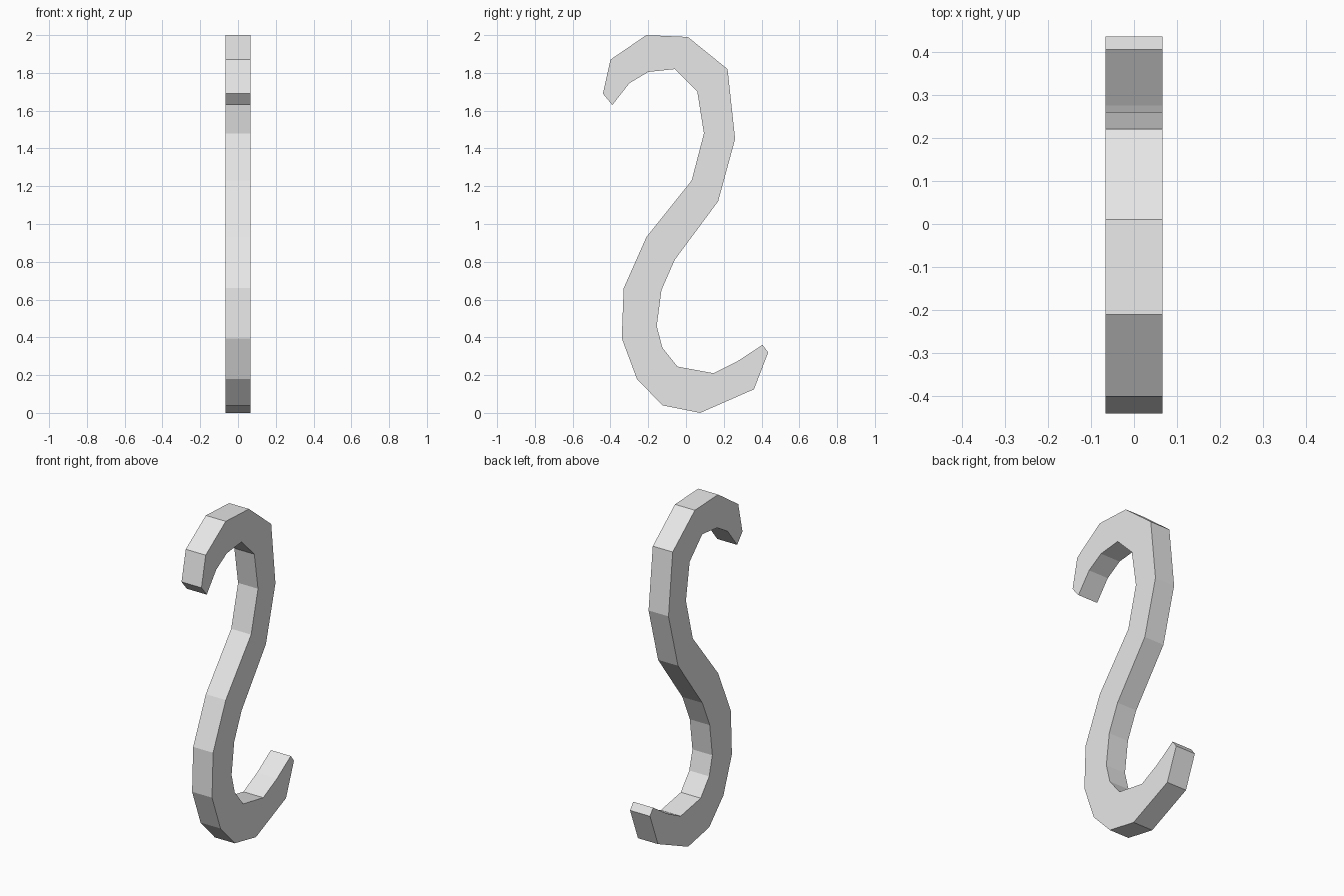
import bpy
import bmesh

HALF_WIDTH = 0.066

# Remove the default object
default = bpy.data.objects.get("Cube")
if default:
    bpy.data.objects.remove(default, do_unlink=True)

# Back edge, from the upper tip over the top and down into the lower bowl (y, z)
back_edge = [
    (-0.44, 1.69), (-0.4, 1.87), (-0.21, 2), (0.01, 1.99), (0.22, 1.82),
    (0.26, 1.45), (0.17, 1.12), (-0.06, 0.81), (-0.13, 0.65), (-0.155, 0.46),
    (-0.125, 0.345), (-0.045, 0.245), (0.145, 0.21), (0.275, 0.275), (0.405, 0.36),
]

# Front edge, from the lower tip under the bowl and up into the upper hook
front_edge = [
    (0.435, 0.32), (0.36, 0.125), (0.075, 0), (-0.125, 0.04), (-0.26, 0.18),
    (-0.34, 0.395), (-0.33, 0.66), (-0.21, 0.93), (0.03, 1.23), (0.095, 1.48),
    (0.06, 1.7), (-0.06, 1.82), (-0.2, 1.805), (-0.3, 1.745), (-0.39, 1.63),
]


def make_material(name, colour):
    material = bpy.data.materials.new(name)
    material.use_nodes = True
    material.diffuse_color = colour
    shader = next(n for n in material.node_tree.nodes if n.type == "BSDF_PRINCIPLED")
    shader.inputs["Base Color"].default_value = colour
    return material


def extrude_profile(name, outline, half_width, material):
    """Fill a side outline and pull it across the width."""
    bm = bmesh.new()
    face = bm.faces.new([bm.verts.new((-half_width, y, z)) for y, z in outline])
    result = bmesh.ops.extrude_face_region(bm, geom=[face], use_keep_orig=True)
    moved = [v for v in result["geom"] if isinstance(v, bmesh.types.BMVert)]
    bmesh.ops.translate(bm, verts=moved, vec=(2 * half_width, 0, 0))
    bmesh.ops.recalc_face_normals(bm, faces=bm.faces)
    mesh = bpy.data.meshes.new(name)
    bm.to_mesh(mesh)
    bm.free()
    mesh.materials.append(material)
    obj = bpy.data.objects.new(name, mesh)
    bpy.context.collection.objects.link(obj)
    return obj


# Flat faceted S-shaped hook
light_grey = make_material("light grey", (0.8, 0.8, 0.8, 1))
extrude_profile("s_hook", back_edge + front_edge, HALF_WIDTH, light_grey)
